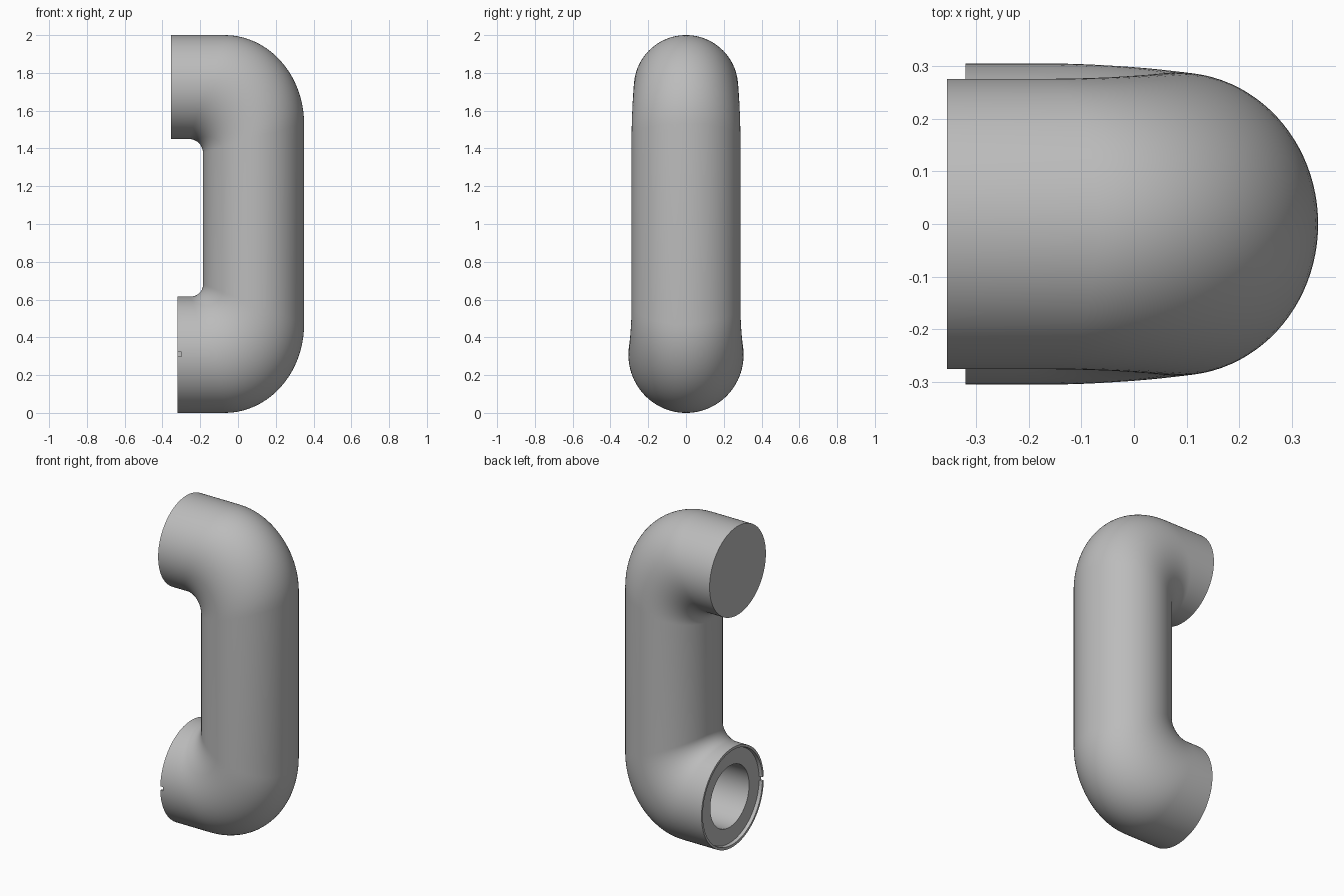
import bpy, bmesh
from math import sin, cos, pi
from mathutils import Vector

cube = bpy.data.objects.get("Cube")
if cube:
    bpy.data.objects.remove(cube, do_unlink=True)

SIDES, STEPS = 96, 20

grey = bpy.data.materials.new("plain grey")
grey.use_nodes = True
colour = (0.5, 0.5, 0.5, 1)
grey.diffuse_color = colour
grey.node_tree.nodes["Principled BSDF"].inputs["Base Color"].default_value = colour


def section(inner, outer, half_width):
    """Elliptical ring spanning an inner and an outer (x, z) point."""
    a, b = Vector((inner[0], 0, inner[1])), Vector((outer[0], 0, outer[1]))
    mid, arm = (a + b) / 2, (b - a) / 2
    side = Vector((0, half_width, 0))
    return [mid + arm * cos(2 * pi * i / SIDES) + side * sin(2 * pi * i / SIDES)
            for i in range(SIDES)]


def bend(end_x, end_inner, end_width, fillet, base, up):
    """Straight socket and elbow, from the open end to the upright tube."""
    mid_width = 0.288
    rings = [section((end_x, end_inner), (end_x, base), end_width)]
    for i in range(STEPS + 1):
        t = i / STEPS
        s, c = sin(t * pi / 2), cos(t * pi / 2)
        inner = (-0.185 - fillet + fillet * s, end_inner + up * fillet * (1 - c))
        outer = (-0.07 + 0.42 * s, base + up * 0.47 * (1 - c))
        blend = t * t * (3 - 2 * t)
        rings.append(section(inner, outer, end_width + (mid_width - end_width) * blend))
    return rings


def circle(x, radius, z=0.308):
    return section((x, z + radius), (x, z - radius), radius)


# Socket inside: bore end, bore wall, recessed shoulder and thin lip
rings = [circle(0.1, 0.19), circle(-0.3, 0.19), circle(-0.3, 0.288), circle(-0.32, 0.292)]
# Outer skin: lower elbow, upright, upper elbow
rings += bend(-0.32, 0.616, 0.305, 0.065, 0.0, 1)
rings += reversed(bend(-0.355, 1.45, 0.276, 0.075, 2.0, -1))

bm = bmesh.new()
loops = [[bm.verts.new(p) for p in ring] for ring in rings]
for low, high in zip(loops, loops[1:]):
    for i in range(SIDES):
        j = (i + 1) % SIDES
        bm.faces.new((low[i], low[j], high[j], high[i]))
bm.faces.new(loops[0])
bm.faces.new(loops[-1])
bmesh.ops.recalc_face_normals(bm, faces=bm.faces)
mesh = bpy.data.meshes.new("elbow_tube")
bm.to_mesh(mesh)
bm.free()
mesh.materials.append(grey)
tube = bpy.data.objects.new("elbow_tube", mesh)
bpy.context.collection.objects.link(tube)

# Small key notch in the front of the lip
bpy.ops.mesh.primitive_cube_add(size=1, location=(-0.315, -0.3, 0.31))
cutter = bpy.context.object
cutter.name = "notch_cutter"
cutter.scale = (0.03, 0.04, 0.024)
cutter.hide_render = True
cutter.data.materials.append(grey)
notch = tube.modifiers.new("lip notch", "BOOLEAN")
notch.operation = "DIFFERENCE"
notch.object = cutter
notch.solver = "EXACT"
bpy.ops.object.select_all(action="DESELECT")
tube.select_set(True)
bpy.context.view_layer.objects.active = tube
bpy.ops.object.modifier_apply(modifier=notch.name)
bpy.data.objects.remove(cutter, do_unlink=True)
bpy.ops.object.shade_smooth_by_angle(angle=0.6)
